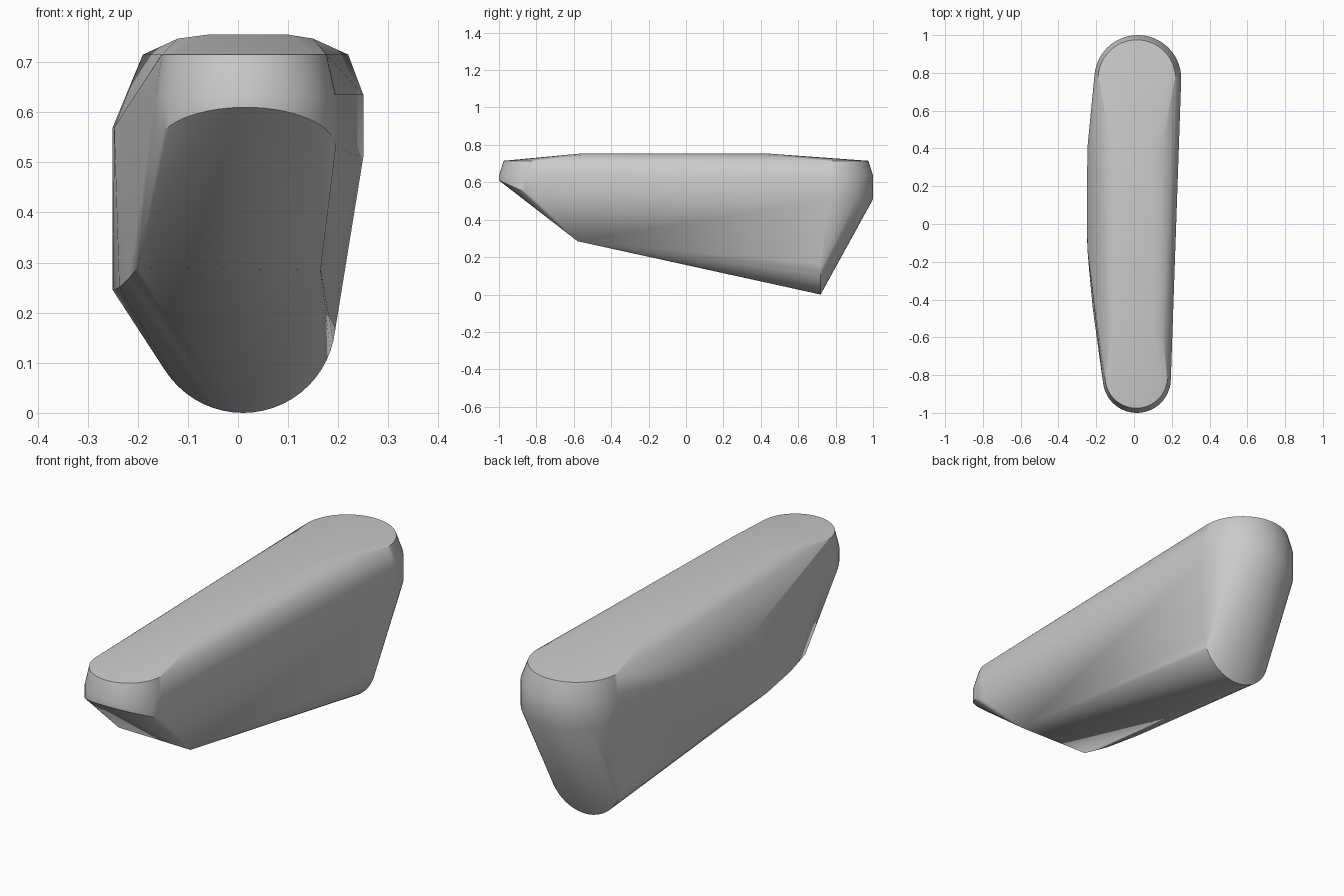
import bpy
import bmesh
from math import sin, cos, pi

cube = bpy.data.objects.get("Cube")
if cube:
    bpy.data.objects.remove(cube, do_unlink=True)

SEGMENTS = 28


def arc(cx, cy, r, start, height):
    """Half circle in plan; height is a function of y."""
    pts = []
    for i in range(SEGMENTS + 1):
        a = start + pi * i / SEGMENTS
        y = cy + r * sin(a)
        pts.append((cx + r * cos(a), y, height(y)))
    return pts


points = []

# Rounded rim of the top, then the wider shoulder line below it
points += arc(0.012, -0.81, 0.165, pi, lambda y: 0.715)
points += arc(0.015, 0.77, 0.205, 0, lambda y: 0.715)
points += arc(0.015, -0.82, 0.18, pi, lambda y: 0.635)
points += arc(0.02, 0.77, 0.23, 0, lambda y: 0.635)

# Lower limit of the upright walls: sloping at the nose, level at the back
points += arc(0.015, -0.82, 0.18, pi, lambda y: 0.61 - 0.45 * (y + 1))
points += arc(0.02, 0.77, 0.23, 0, lambda y: 0.51)

# Rounded foot at the back
for i in range(SEGMENTS + 1):
    a = pi + pi * i / SEGMENTS
    points.append((0.01 + 0.185 * cos(a), 0.72, 0.185 + 0.185 * sin(a)))

# Slightly crowned top
for y in (-0.55, 0.42):
    points += [(-0.06, y, 0.755), (0.10, y, 0.755),
               (-0.12, y, 0.747), (0.15, y, 0.747)]

# Bulging side
points += [(-0.245, 0.42, 0.57), (-0.25, 0.2, 0.57), (-0.247, -0.13, 0.57),
           (-0.25, 0.05, 0.245), (-0.237, -0.25, 0.25), (-0.218, -0.45, 0.268)]

# Lower edge of the sloping nose
points += [(-0.2, -0.58, 0.29), (0.165, -0.58, 0.285)]

# Wrap all sections in one closed skin
bm = bmesh.new()
for p in points:
    bm.verts.new(p)
bmesh.ops.remove_doubles(bm, verts=bm.verts[:], dist=0.0005)
bmesh.ops.convex_hull(bm, input=bm.verts[:])
loose = [v for v in bm.verts if not v.link_faces]
bmesh.ops.delete(bm, geom=loose, context='VERTS')
bmesh.ops.dissolve_limit(bm, angle_limit=0.005, verts=bm.verts[:], edges=bm.edges[:])
bmesh.ops.recalc_face_normals(bm, faces=bm.faces[:])

mesh = bpy.data.meshes.new("tapered_body")
bm.to_mesh(mesh)
bm.free()
body = bpy.data.objects.new("tapered_body", mesh)
bpy.context.collection.objects.link(body)

# Plain grey
grey = bpy.data.materials.new("plain grey")
grey.use_nodes = True
colour = (0.6, 0.6, 0.6, 1.0)
grey.diffuse_color = colour
grey.node_tree.nodes["Principled BSDF"].inputs["Base Color"].default_value = colour
mesh.materials.append(grey)

# Smooth walls with crisp rims
bpy.ops.object.select_all(action='DESELECT')
body.select_set(True)
bpy.context.view_layer.objects.active = body
bpy.ops.object.shade_smooth_by_angle(angle=pi / 6)
